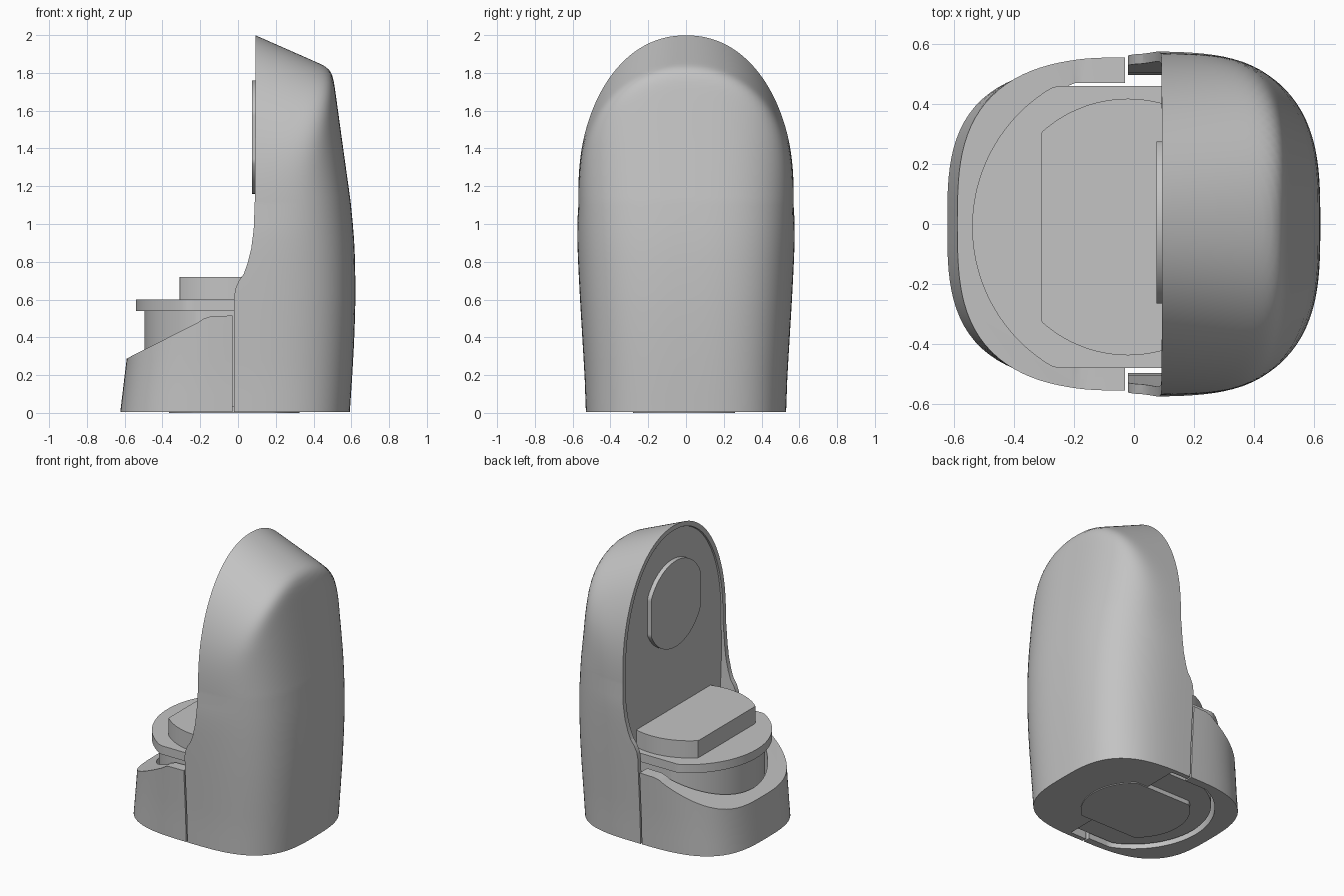
import bpy, bmesh, math
from mathutils import Vector

cube = bpy.data.objects.get("Cube")
if cube:
    bpy.data.objects.remove(cube, do_unlink=True)

grey = bpy.data.materials.new("plain_grey")
grey.use_nodes = True
COLOUR = (0.55, 0.55, 0.55, 1)
grey.diffuse_color = COLOUR
grey.node_tree.nodes["Principled BSDF"].inputs["Base Color"].default_value = COLOUR


def loft(name, rings):
    """Skin closed rings of equal length and cap both ends."""
    bm = bmesh.new()
    loops = [[bm.verts.new(p) for p in ring] for ring in rings]
    n = len(loops[0])
    for a, b in zip(loops, loops[1:]):
        for i in range(n):
            j = (i + 1) % n
            bm.faces.new((a[i], a[j], b[j], b[i]))
    bm.faces.new(loops[0])
    bm.faces.new(loops[-1])
    bmesh.ops.recalc_face_normals(bm, faces=bm.faces)
    mesh = bpy.data.meshes.new(name)
    bm.to_mesh(mesh)
    bm.free()
    mesh.materials.append(grey)
    ob = bpy.data.objects.new(name, mesh)
    bpy.context.collection.objects.link(ob)
    return ob


def prism(name, pts, axis, lo, hi):
    """Extrude a 2D outline along one axis."""
    def place(p, d):
        v = list(p)
        v.insert(axis, d)
        return Vector(v)
    return loft(name, [[place(p, d) for p in pts] for d in (lo, hi)])


def activate(ob):
    bpy.ops.object.select_all(action="DESELECT")
    ob.select_set(True)
    bpy.context.view_layer.objects.active = ob


def boolean(ob, cutter, operation):
    activate(ob)
    mod = ob.modifiers.new("cut", "BOOLEAN")
    mod.operation = operation
    mod.solver = "EXACT"
    mod.object = cutter
    bpy.ops.object.modifier_apply(modifier=mod.name)
    bpy.data.objects.remove(cutter, do_unlink=True)


def smooth(ob):
    activate(ob)
    bpy.ops.object.shade_smooth_by_angle(angle=math.radians(32))


# Rounded-square plan: height, front reach, back reach, half width
LEVELS = [(0.006, 0.623, 0.592, 0.53), (0.2, 0.6, 0.605, 0.537),
          (0.4, 0.575, 0.616, 0.549), (0.6, 0.56, 0.622, 0.561),
          (0.8, 0.56, 0.62, 0.572), (0.95, 0.56, 0.613, 0.58),
          (1.12, 0.56, 0.596, 0.588), (1.45, 0.56, 0.55, 0.6),
          (1.82, 0.56, 0.499, 0.6), (2.2, 0.56, 0.445, 0.6)]
SPRING = 1.1   # height where the arch begins


def plan(z):
    """Front reach, back reach and half width at one height."""
    z = max(LEVELS[0][0], min(LEVELS[-1][0], z))
    for a, b in zip(LEVELS, LEVELS[1:]):
        if z <= b[0]:
            t = (z - a[0]) / (b[0] - a[0])
            return [p + (q - p) * t for p, q in zip(a[1:], b[1:])]


def inside(x, y, z, inset):
    """Softly blended overlap of the plan and the back-sloping arch."""
    front, back, half = plan(z)
    reach = (back if x > 0 else front) - inset
    body = (abs(x / reach) ** 3.1 + abs(y / (half - inset)) ** 3.1) ** (1 / 3.1)
    width = 0.58 - inset
    if z > SPRING:
        rise = 0.9 - inset - (x - 0.09) * 0.44
        arch = (abs(y / width) ** 2.15 + ((z - SPRING) / rise) ** 2.15) ** (1 / 2.15)
    else:
        arch = abs(y) / (width + (SPRING - z) * 0.2)
    return min(body, 2) ** 30 + min(arch, 2) ** 30 < 1


def shell(name, bottom, inset=0.0, n=128, steps=44):
    """Level rings up to the arch, then rings tilting up to the crown."""
    starts = [(bottom + (SPRING - bottom) * i / 12, 0) for i in range(12)]
    starts += [(SPRING, math.radians(88) * i / steps) for i in range(steps + 1)]
    rings = []
    for z, tilt in starts:
        ring = []
        for i in range(n):
            a = 2 * math.pi * i / n
            d = Vector((math.cos(a) * math.cos(tilt),
                        math.sin(a) * math.cos(tilt), math.sin(tilt)))
            lo, hi = 0.0, 1.6
            for _ in range(20):
                mid = (lo + hi) / 2
                if inside(d.x * mid, d.y * mid, z + d.z * mid, inset):
                    lo = mid
                else:
                    hi = mid
            ring.append(d * lo + Vector((0, 0, z)))
        rings.append(ring)
    return loft(name, rings)


def clipped_disc(r, clip, cx=0.0, cy=0.0, n=128):
    """Circle outline flattened where it passes the clip limits."""
    pts = []
    for i in range(n):
        a = 2 * math.pi * i / n
        u, v = r * math.cos(a), r * math.sin(a)
        u = max(-clip[0], min(clip[0], u))
        v = max(-clip[1], min(clip[1], v))
        pts.append((cx + u, cy + v))
    return pts


# Tall rear housing with a swept front edge
housing = shell("rear_housing", 0.006)
front_edge = [(-0.02, -0.1), (-0.02, 0.62), (-0.013, 0.66), (0.005, 0.7),
              (0.03, 0.735), (0.05, 0.79), (0.07, 0.87), (0.083, 0.97),
              (0.09, 1.15), (0.095, 2.3), (0.9, 2.3), (0.9, -0.1)]
boolean(housing, prism("edge_cutter", front_edge, 1, -1, 1), "INTERSECT")

# Shallow recess leaving a thin rim around the front panel
recess = shell("recess_cutter", -0.1, 0.033)
box = [(-0.9, -0.3), (0.105, -0.3), (0.105, 2.3), (-0.9, 2.3)]
boolean(recess, prism("recess_box", box, 1, -1, 1), "INTERSECT")
boolean(housing, recess, "DIFFERENCE")
smooth(housing)

# Low front bowl with a slanted rim, open in the middle
bowl = shell("front_bowl", 0.006)
rim = [(-0.9, -0.1), (-0.9, 0.13), (-0.21, 0.48), (-0.18, 0.5),
       (-0.14, 0.512), (-0.03, 0.515), (-0.03, -0.1)]
boolean(bowl, prism("rim_cutter", rim, 1, -1, 1), "INTERSECT")
opening = clipped_disc(0.515, (1, 0.475), 0, -0.005)
boolean(bowl, prism("bowl_opening", opening, 2, -0.2, 1), "DIFFERENCE")
smooth(bowl)

# Central core, ledge, top slab and foot
for name, r, clip, cx, lo, hi in [
        ("core", 0.495, (1, 0.45), 0, 0.03, 0.545),
        ("ledge", 0.54, (1, 0.47), 0, 0.54, 0.6),
        ("top_slab", 0.428, (0.29, 1), -0.02, 0.595, 0.72),
        ("foot", 0.346, (1, 0.27), -0.02, 0, 0.05)]:
    smooth(prism(name, clipped_disc(r, clip, cx, -0.01), 2, lo, hi))

# Raised plate on the front panel
smooth(prism("panel_plate", clipped_disc(0.3, (0.27, 1), 0.005, 1.46), 0, 0.075, 0.12))
